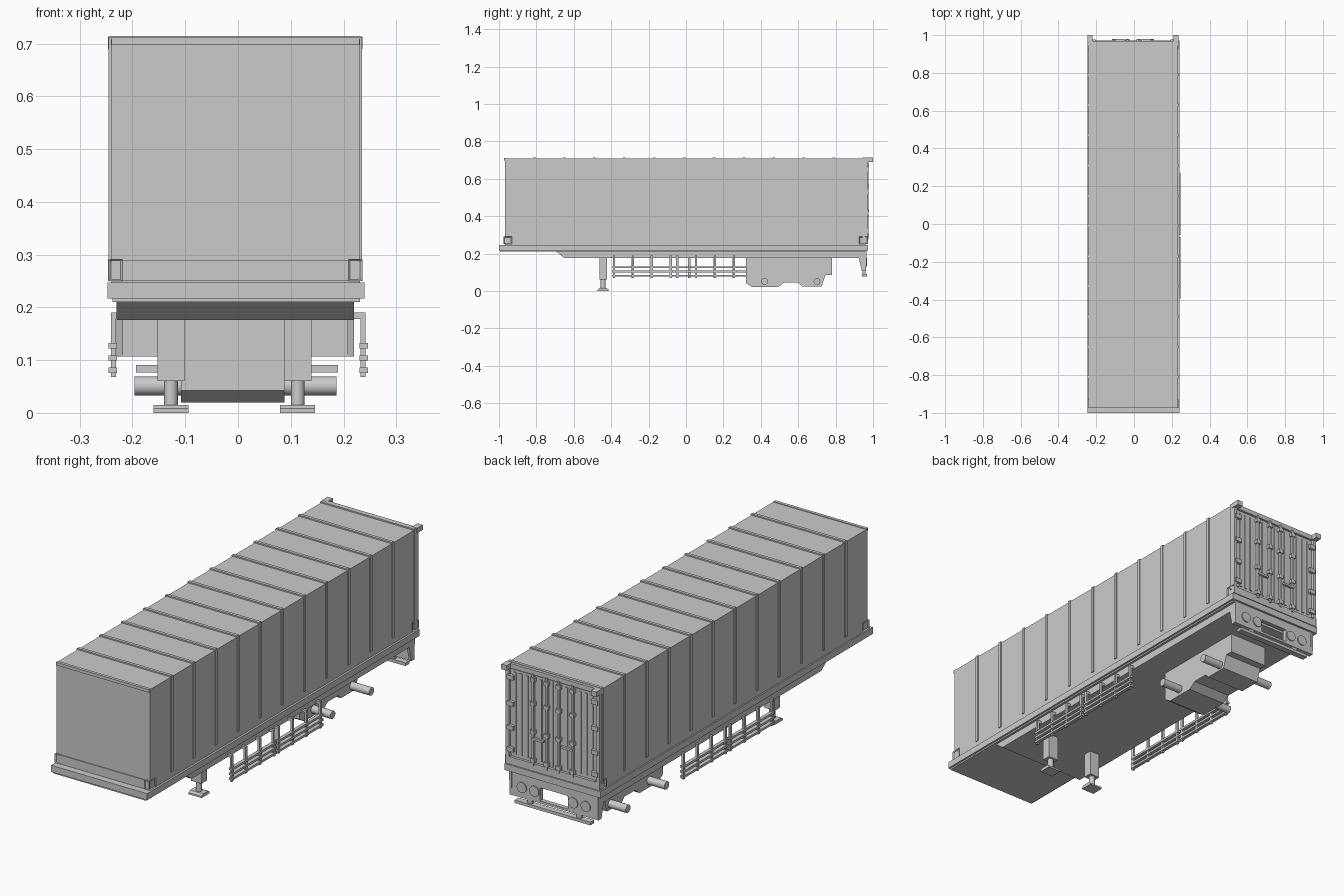
import bpy, bmesh, math
from mathutils import Vector, Matrix

if "Cube" in bpy.data.objects:
    bpy.data.objects.remove(bpy.data.objects["Cube"], do_unlink=True)

grey = bpy.data.materials.new("plain grey")
grey.use_nodes = True
grey.diffuse_color = (0.6, 0.6, 0.6, 1)
grey.node_tree.nodes["Principled BSDF"].inputs["Base Color"].default_value = (0.6, 0.6, 0.6, 1)
CX = -0.005  # centre line of the body


def finish(name, bm):
    bmesh.ops.recalc_face_normals(bm, faces=bm.faces)
    mesh = bpy.data.meshes.new(name)
    bm.to_mesh(mesh)
    bm.free()
    mesh.materials.append(grey)
    ob = bpy.data.objects.new(name, mesh)
    bpy.context.collection.objects.link(ob)
    return ob


def add_box(bm, x, y, z):
    """Box from three (low, high) ranges."""
    size = Matrix.Diagonal((x[1] - x[0], y[1] - y[0], z[1] - z[0], 1))
    mid = Matrix.Translation((sum(x) / 2, sum(y) / 2, sum(z) / 2))
    return bmesh.ops.create_cube(bm, size=1, matrix=mid @ size)["verts"]


def boxes(name, items):
    bm = bmesh.new()
    for item in items:
        add_box(bm, *item)
    return finish(name, bm)


def around(c, half):
    return (c - half, c + half)


def prism(name, profile, x):
    """Side profile of (y, z) points extruded across x."""
    bm = bmesh.new()
    face = bm.faces.new([bm.verts.new((x[0], y, z)) for y, z in profile])
    out = bmesh.ops.extrude_face_region(bm, geom=[face])["geom"]
    moved = [v for v in out if isinstance(v, bmesh.types.BMVert)]
    bmesh.ops.translate(bm, verts=moved, vec=(x[1] - x[0], 0, 0))
    return finish(name, bm)


def cylinder(name, centre, radius, depth, axis, sides=24):
    bm = bmesh.new()
    turn = Vector((0, 0, 1)).rotation_difference(Vector(axis)).to_matrix().to_4x4()
    bmesh.ops.create_cone(bm, cap_ends=True, segments=sides, radius1=radius, radius2=radius,
                          depth=depth, matrix=Matrix.Translation(centre) @ turn)
    ob = finish(name, bm)
    bpy.ops.object.select_all(action="DESELECT")
    ob.select_set(True)
    bpy.context.view_layer.objects.active = ob
    bpy.ops.object.shade_smooth_by_angle()
    return ob


def casting(name, x, y, z):
    """Corner block with a hollow in each upright face."""
    bm = bmesh.new()
    add_box(bm, x, y, z)
    bm.normal_update()
    for f in [f for f in bm.faces if abs(f.normal.z) < 0.5]:
        n = f.normal.copy()
        bmesh.ops.inset_individual(bm, faces=[f], thickness=0.006)
        bmesh.ops.translate(bm, verts=f.verts, vec=-n * 0.005)
    finish(name, bm)


# Cargo body, end rails and ribs
boxes("cargo_body", [((-0.241, 0.231), (-0.968, 0.96), (0.245, 0.708))])
boxes("front_rails", [((-0.24, 0.23), (-0.974, -0.96), (0.697, 0.711)),
                      ((-0.24, 0.23), (-0.972, -0.96), (0.25, 0.29))])
ribs = []
for i in range(12):
    y = around(-0.81 + 0.16 * i, 0.007)
    ribs += [((-0.241, 0.231), y, (0.7, 0.714)),
             ((-0.245, -0.235), y, (0.275, 0.712)),
             ((0.225, 0.235), y, (0.275, 0.712))]
boxes("body_ribs", ribs)

for side, x in (("right", (-0.246, -0.219)), ("left", (0.209, 0.236))):
    casting("front_casting_" + side, x, (-0.975, -0.93), (0.25, 0.291))
    casting("rear_casting_" + side, x, (0.925, 0.972), (0.25, 0.291))
    boxes("rear_top_block_" + side, [(x, (0.96, 1.0), (0.69, 0.713))])

# Rear doors: frame, lock rods with brackets, panel ridges and hinges
boxes("door_frame", [((-0.243, -0.226), (0.945, 0.972), (0.25, 0.71)),
                     ((0.216, 0.233), (0.945, 0.972), (0.25, 0.71)),
                     ((-0.24, 0.23), (0.95, 0.97), (0.69, 0.712)),
                     ((-0.24, 0.23), (0.95, 0.972), (0.25, 0.285))])
doors, hardware = [], []
for s in (-1, 1):
    doors.append((around(CX + s * 0.11, 0.106), (0.95, 0.963), (0.29, 0.685)))
    for d in (0.065, 0.135, 0.165, 0.195):
        doors.append((around(CX + s * d, 0.006), (0.955, 0.967), (0.3, 0.675)))
    for d in (0.03, 0.1):
        hardware.append((around(CX + s * d, 0.005), (0.964, 0.976), (0.275, 0.695)))
        for z in (0.3, 0.43, 0.56, 0.67):
            hardware.append((around(CX + s * d, 0.011), (0.96, 0.979), around(z, 0.009)))
    hardware.append((around(CX + s * 0.075, 0.03), (0.968, 0.979), around(0.4, 0.005)))
    for z in (0.32, 0.42, 0.53, 0.65):
        hardware.append((around(CX + s * 0.214, 0.016), (0.96, 0.977), around(z, 0.01)))
boxes("rear_doors", doors)
boxes("door_hardware", hardware)

# Chassis deck and sloped underframe
boxes("deck", [((-0.247, 0.24), (-1.0, 0.972), (0.217, 0.247)),
               ((-0.238, 0.231), (-0.995, 0.96), (0.21, 0.22))])
prism("underframe", [(-0.7, 0.215), (-0.65, 0.176), (0.93, 0.176), (0.93, 0.215)], (-0.23, 0.22))

# Suspension housing and axles
prism("suspension_housing", [(0.32, 0.18), (0.32, 0.042), (0.355, 0.02), (0.49, 0.02),
                             (0.525, 0.045), (0.6, 0.045), (0.62, 0.025), (0.725, 0.025),
                             (0.745, 0.085), (0.78, 0.085), (0.78, 0.18)], (-0.108, 0.088))
for name, y in (("front_axle", 0.42), ("rear_axle", 0.7)):
    cylinder(name, (CX, y, 0.051), 0.018, 0.383, (1, 0, 0))

# Landing legs
for side, x in (("right", -0.127), ("left", 0.113)):
    boxes("leg_housing_" + side, [(around(x, 0.026), (-0.463, -0.423), (0.06, 0.18))])
    cylinder("leg_post_" + side, (x, -0.443, 0.036), 0.013, 0.05, (0, 0, 1))
    prism("leg_foot_" + side, [(-0.472, 0), (-0.414, 0), (-0.414, 0.008), (-0.424, 0.015),
                               (-0.462, 0.015), (-0.472, 0.008)], around(x, 0.033))

# Side guards: two four-post sections per side
for side, x, s, start in (("right", -0.236, -1, -0.285), ("left", 0.237, 1, -0.385)):
    bars = []
    for section in (0, 0.338):
        first = start + section
        for i in range(4):
            y = around(first + 0.101 * i, 0.006)
            bars.append((around(x, 0.005), y, (0.068, 0.19)))
            bars.append((around(x - s * 0.012, 0.015), y, (0.178, 0.19)))
        for z in (0.127, 0.104, 0.081):
            bars.append((around(x + s * 0.001, 0.008), (first - 0.01, first + 0.316), around(z, 0.005)))
    boxes("side_guard_" + side, bars)

# Rear light panel around an open plate recess, bumper bar and brackets
panel_y = (0.942, 0.962)
boxes("rear_panel", [((-0.23, -0.075), panel_y, (0.107, 0.217)),
                     ((0.065, 0.22), panel_y, (0.107, 0.217)),
                     ((-0.075, 0.065), panel_y, (0.178, 0.217)),
                     ((-0.075, 0.065), panel_y, (0.107, 0.118))])
boxes("bumper_bar", [((-0.193, 0.19), (0.94, 0.968), (0.077, 0.091))])
for side, x in (("right", -0.224), ("left", 0.214)):
    prism("panel_side_" + side, [(0.915, 0.217), (0.966, 0.217), (0.963, 0.107), (0.94, 0.107)],
          around(x, 0.006))
for side, x in (("right", -0.13), ("left", 0.12)):
    boxes("bumper_bracket_" + side, [(around(x, 0.012), (0.945, 0.96), (0.085, 0.115))])
    for i, d in enumerate((-0.027, 0.037)):
        cylinder("tail_light_%s_%d" % (side, i + 1), (x + (d if x > 0 else -d), 0.963, 0.155),
                 0.024, 0.008, (0, 1, 0))
